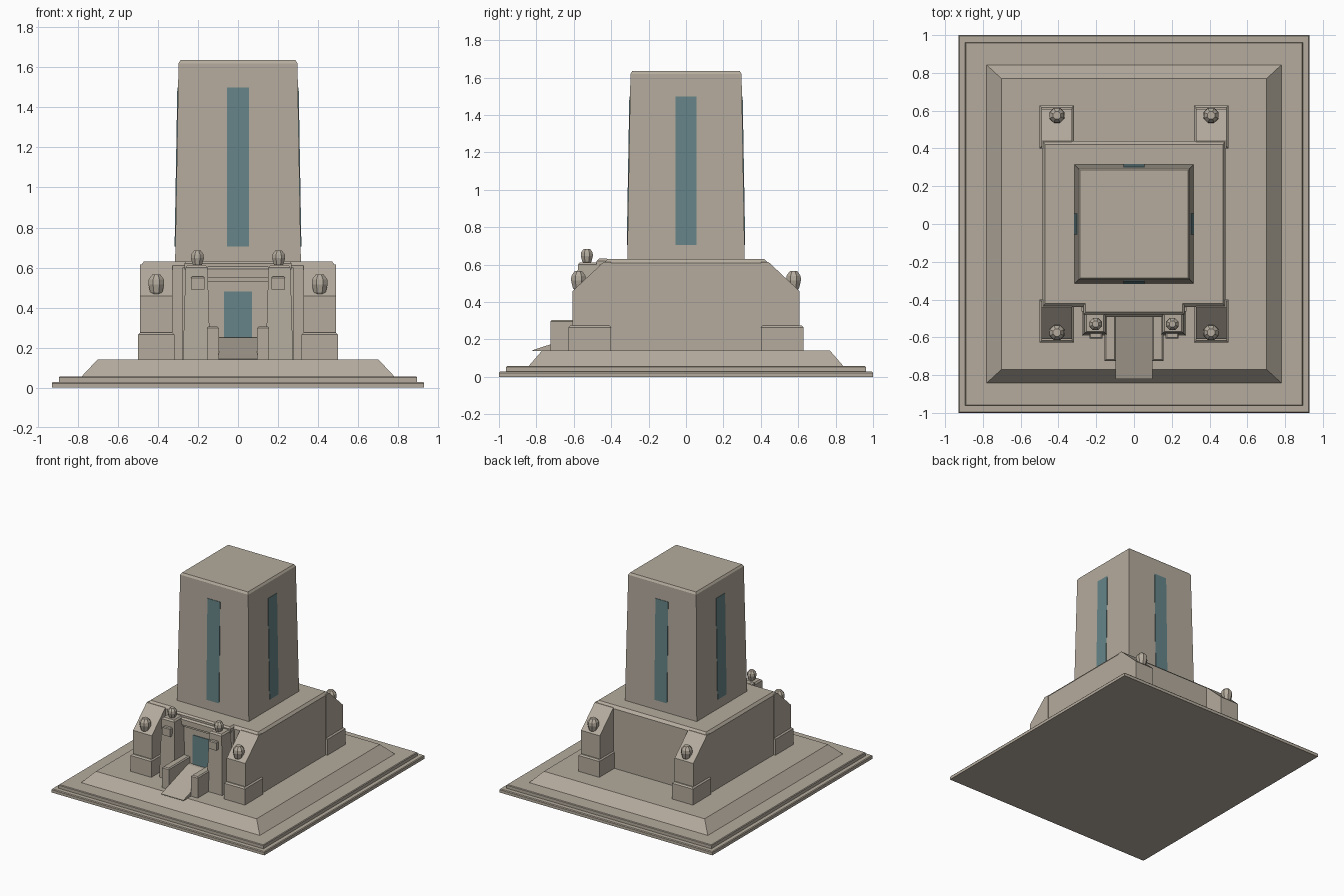
import bpy, bmesh, math
from mathutils import Vector

if "Cube" in bpy.data.objects:
    bpy.data.objects.remove(bpy.data.objects["Cube"])


def material(name, rgb):
    m = bpy.data.materials.new(name)
    m.diffuse_color = (*rgb, 1)
    m.use_nodes = True
    m.node_tree.nodes["Principled BSDF"].inputs["Base Color"].default_value = m.diffuse_color
    return m


STONE = material("warm stone", (0.46, 0.41, 0.34))
GLASS = material("teal glass", (0.133, 0.231, 0.245))


def make(name, verts, faces, mat=STONE):
    bm = bmesh.new()
    vs = [bm.verts.new(v) for v in verts]
    for f in faces:
        bm.faces.new([vs[i] for i in f])
    bmesh.ops.recalc_face_normals(bm, faces=bm.faces)
    mesh = bpy.data.meshes.new(name)
    bm.to_mesh(mesh)
    bm.free()
    mesh.materials.append(mat)
    obj = bpy.data.objects.new(name, mesh)
    bpy.context.collection.objects.link(obj)
    return obj


def stack(name, layers, mat=STONE):
    """Closed solid from rectangles (x0, x1, y0, y1, z), bottom to top."""
    verts, faces = [], [(3, 2, 1, 0)]
    for x0, x1, y0, y1, z in layers:
        verts += [(x0, y0, z), (x1, y0, z), (x1, y1, z), (x0, y1, z)]
    for k in range(len(layers) - 1):
        a = 4 * k
        for i in range(4):
            j = (i + 1) % 4
            faces.append((a + i, a + j, a + 4 + j, a + 4 + i))
    n = len(verts)
    faces.append((n - 4, n - 3, n - 2, n - 1))
    return make(name, verts, faces, mat)


def centred(name, layers):
    return stack(name, [(-x, x, -y, y, z) for x, y, z in layers])


def box(name, x0, x1, y0, y1, z0, z1, mat=STONE, c=0.0):
    """Box with an optional chamfered top rim."""
    layers = [(x0, x1, y0, y1, z0), (x0, x1, y0, y1, z1 - c)]
    if c:
        layers.append((x0 + c, x1 - c, y0 + c, y1 - c, z1))
    return stack(name, layers, mat)


def prism(name, x0, x1, profile):
    """Extrude a (y, z) outline along x."""
    n = len(profile)
    verts = [(x, y, z) for x in (x0, x1) for y, z in profile]
    faces = [tuple(range(n)), tuple(range(2 * n - 1, n - 1, -1))]
    faces += [(i, (i + 1) % n, n + (i + 1) % n, n + i) for i in range(n)]
    return make(name, verts, faces)


def urn(name, x, y, z, r, h):
    """Eight-sided ornament turned from a short profile."""
    prof = [(0.6, 0), (0.75, 0.08), (1, 0.5), (0.95, 0.75), (0.5, 1)]
    verts = [(x + r * p * math.cos((i + 0.5) * math.pi / 4),
              y + r * p * math.sin((i + 0.5) * math.pi / 4), z + h * t)
             for p, t in prof for i in range(8)]
    faces = [tuple(range(7, -1, -1)), tuple(range(32, 40))]
    for k in range(4):
        for i in range(8):
            j = (i + 1) % 8
            faces.append((8 * k + i, 8 * k + j, 8 * k + 8 + j, 8 * k + 8 + i))
    return make(name, verts, faces)


# Stepped base and sloping plinth
centred("base_slab", [(0.93, 1, 0), (0.93, 1, 0.022), (0.925, 0.995, 0.028)])
centred("base_step", [(0.895, 0.962, 0.028), (0.895, 0.962, 0.052), (0.89, 0.957, 0.057)])
centred("plinth", [(0.78, 0.842, 0.057), (0.702, 0.77, 0.14)])

# Main hall with chamfered roof edge
centred("hall", [(0.485, 0.44, 0.14), (0.485, 0.44, 0.61), (0.47, 0.42, 0.63)])

# Tapered tower
Z0, Z1, W0, W1 = 0.63, 1.62, 0.314, 0.297
centred("tower", [(W0, W0, Z0), (W1, W1, Z1), (0.287, 0.287, 1.636)])

# Tall window plates on each tower side, following the taper
for k in range(4):
    a = k * math.pi / 2
    out, side = Vector((math.sin(a), -math.cos(a), 0)), Vector((math.cos(a), math.sin(a), 0))
    verts = []
    for z in (0.705, 1.5):
        w = W0 + (W1 - W0) * (z - Z0) / (Z1 - Z0)
        for d in (-0.004, 0.004):
            for s in (-0.055, 0.055):
                verts.append(out * (w + d) + side * s + Vector((0, 0, z)))
    make("tower_window", verts, [(0, 1, 3, 2), (4, 5, 7, 6), (0, 1, 5, 4),
                                 (2, 3, 7, 6), (0, 2, 6, 4), (1, 3, 7, 5)], GLASS)

# Corner buttresses with footings and urns
for sx in (-1, 1):
    for sy in (-1, 1):
        def span(a, b, s):
            return sorted((a * s, b * s))
        box("buttress_footing", *span(0.318, 0.5, sx), *span(0.40, 0.628, sy), 0.14, 0.275, c=0.01)
        prism("buttress", *span(0.327, 0.49, sx),
              [(sy * y, z) for y, z in ((0.40, 0.2), (0.608, 0.2), (0.608, 0.458),
                                        (0.44, 0.615), (0.40, 0.615))])
        urn("buttress_urn", 0.408 * sx, 0.575 * sy, 0.468, 0.043, 0.097)

# Gate: back wall, layered lintel, door
box("gate_wall", -0.278, 0.278, -0.462, -0.41, 0.14, 0.60)
box("gate_cornice", -0.268, 0.268, -0.478, -0.41, 0.59, 0.632, c=0.012)
box("gate_lintel", -0.16, 0.16, -0.492, -0.45, 0.55, 0.605, c=0.012)
box("gate_lower_lintel", -0.16, 0.16, -0.475, -0.45, 0.53, 0.56)
box("door", -0.07, 0.07, -0.467, -0.46, 0.25, 0.48, GLASS)

# Gate piers with hanging blocks, urns and ramp walls
for s in (-1, 1):
    def mx(a, b):
        return sorted((a * s, b * s))
    stack("gate_pier", [(*mx(0.138, 0.275), -0.59, -0.45, 0.14),
                        (*mx(0.152, 0.262), -0.578, -0.45, 0.60),
                        (*mx(0.162, 0.252), -0.568, -0.45, 0.612)])
    box("pier_block", *mx(0.168, 0.235), -0.606, -0.56, 0.49, 0.555, c=0.006)
    urn("pier_urn", 0.203 * s, -0.53, 0.61, 0.035, 0.075)
    box("ramp_wall", *mx(0.096, 0.156), -0.725, -0.46, 0.14, 0.305, c=0.008)

# Entrance ramp
prism("ramp", -0.097, 0.097, [(-0.82, 0.138), (-0.45, 0.138), (-0.45, 0.25), (-0.49, 0.25),
                              (-0.82, 0.143)])
